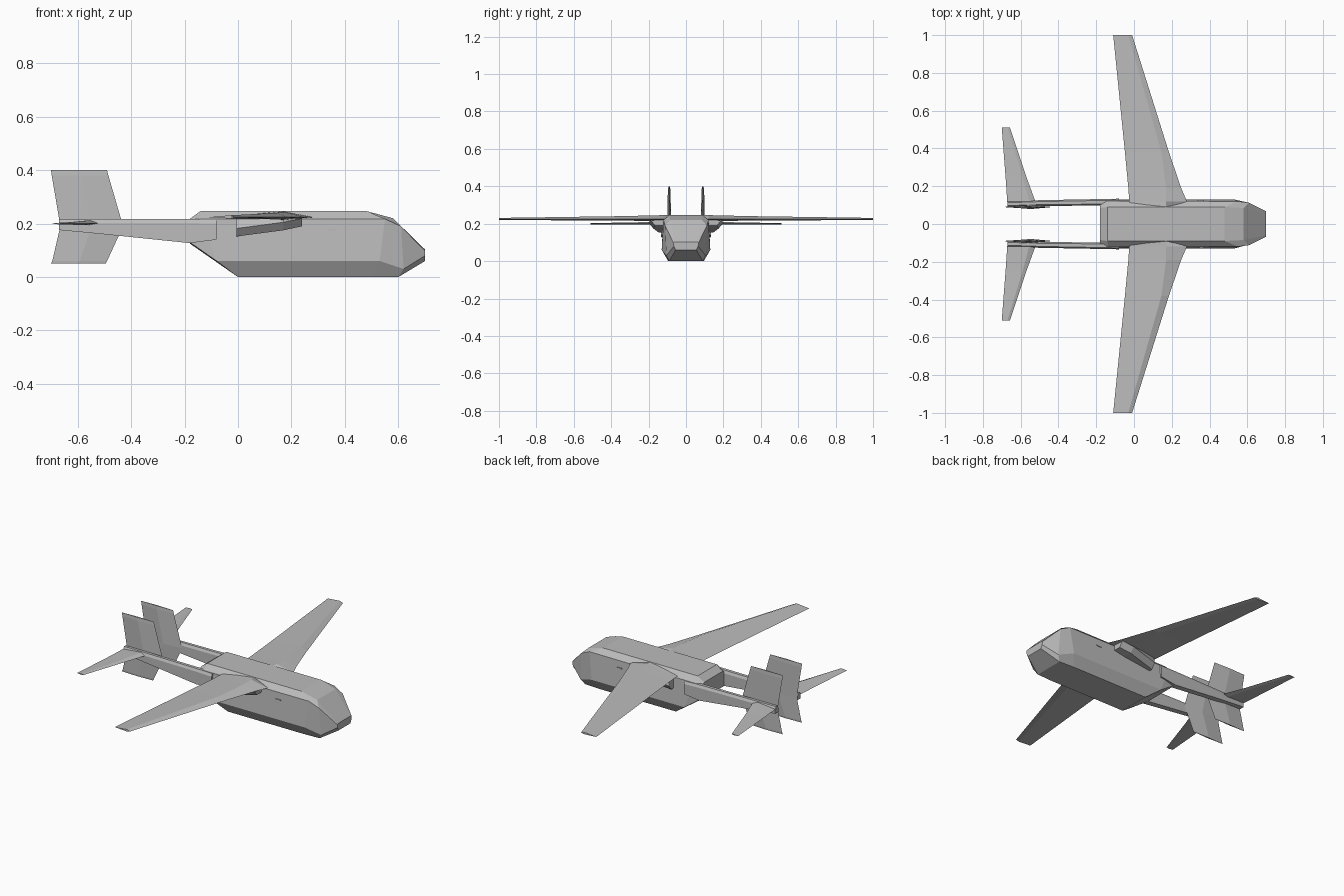
import bpy, bmesh

cube = bpy.data.objects.get("Cube")
if cube:
    bpy.data.objects.remove(cube, do_unlink=True)

grey = bpy.data.materials.new("airframe_grey")
grey.use_nodes = True
grey.diffuse_color = (0.5, 0.5, 0.5, 1)
grey.node_tree.nodes["Principled BSDF"].inputs["Base Color"].default_value = (0.5, 0.5, 0.5, 1)


def loft(name, sections, mirrored=True):
    """Skin closed rings of points, cap both ends, optionally mirror across the centreline."""
    bm = bmesh.new()
    rings = [[bm.verts.new(p) for p in ring] for ring in sections]
    n = len(rings[0])
    for a, b in zip(rings, rings[1:]):
        for i in range(n):
            j = (i + 1) % n
            bm.faces.new((a[i], a[j], b[j], b[i]))
    bm.faces.new(rings[0])
    bm.faces.new(rings[-1])
    bmesh.ops.recalc_face_normals(bm, faces=bm.faces)
    mesh = bpy.data.meshes.new(name)
    bm.to_mesh(mesh)
    bm.free()
    mesh.materials.append(grey)
    ob = bpy.data.objects.new(name, mesh)
    bpy.context.collection.objects.link(ob)
    if mirrored:
        mod = ob.modifiers.new("Mirror", "MIRROR")
        mod.use_axis = (False, True, False)
        mod.use_mirror_merge = False
    return ob


def ring_from_half(half):
    return half + [(x, -y, z) for x, y, z in reversed(half)]


def plank(x, y0, y1, z0, z1, bevel=0.015):
    """Boom cross-section with chamfered upper edges."""
    return [(x, y0, z0), (x, y1, z0), (x, y1, z1 - bevel),
            (x, y1 - bevel / 2, z1), (x, y0 + bevel / 2, z1), (x, y0, z1 - bevel)]


def foil(y, back, crest, front, z, up, down):
    """Four-sided wing section: trailing edge, crest, leading edge, keel."""
    return [(back, y, z), (crest, y, z + up), (front, y, z), (crest, y, z - down)]


# Fuselage: each half section runs belly, lower chine, shoulder, roof edge
fuselage = [
    [(-.18, .10, .125), (-.18, .115, .13), (-.18, .12, .2), (-.18, .085, .218)],
    [(0, .095, 0), (-.08, .13, .06), (-.14, .122, .217), (-.14, .09, .247)],
    [(.5, .095, 0), (.53, .13, .06), (.55, .12, .218), (.48, .09, .247)],
    [(.6, .09, 0), (.62, .105, .03), (.61, .112, .19), (.58, .085, .22)],
    [(.7, .055, .06), (.7, .065, .08), (.7, .067, .098), (.7, .06, .103)],
]
loft("fuselage", [ring_from_half(h) for h in fuselage], mirrored=False)

# Main wings with a short flared root
loft("wings", [
    foil(.085, -.02, .17, .19, .228, .018, .008),
    foil(.12, -.025, .17, .28, .224, .022, .01),
    foil(.19, -.03, .17, .25, .224, .02, .01),
    foil(.38, -.048, .145, .185, .224, .016, .006),
    foil(1, -.11, -.03, -.01, .224, .007, .005),
])

# Engine pods tucked under the wing roots
loft("engine_pods", [
    [(x, .11, low), (x, outer - .025, low), (x, outer, low + .03), (x, outer - .01, .218), (x, .11, .222)]
    for x, low, outer in ((-.005, .152, .17), (.17, .175, .2), (.24, .19, .19))
])

# Twin tail booms
loft("tail_booms", [
    plank(-.08, .1, .134, .14, .215),
    plank(-.18, .098, .132, .127, .217),
    plank(-.5, .095, .126, .16, .217),
    plank(-.67, .09, .12, .176, .215),
])


# Upright fins above and below each boom
def fin(name, rows):
    loft(name, [
        [(back, .09, z), ((back + front) / 2, .09 - t, z), (front, .09, z), ((back + front) / 2, .09 + t, z)]
        for z, back, front, t in rows])


fin("upper_fins", [(.19, -.665, -.43, .011), (.38, -.697, -.485, .007), (.4, -.7, -.49, .004)])
fin("lower_fins", [(.19, -.665, -.43, .011), (.06, -.695, -.49, .007), (.05, -.7, -.495, .004)])

# Horizontal tailplanes
loft("tailplanes", [
    foil(.1, -.67, -.55, -.515, .202, .011, .007),
    foil(.25, -.68, -.59, -.57, .2, .008, .005),
    foil(.51, -.7, -.67, -.657, .2, .003, .003),
])

# Small side vents
loft("side_vents", [
    [(x, .12, .172), (x, .127, .172), (x, .127, .178), (x, .12, .178)] for x in (.335, .368)])
